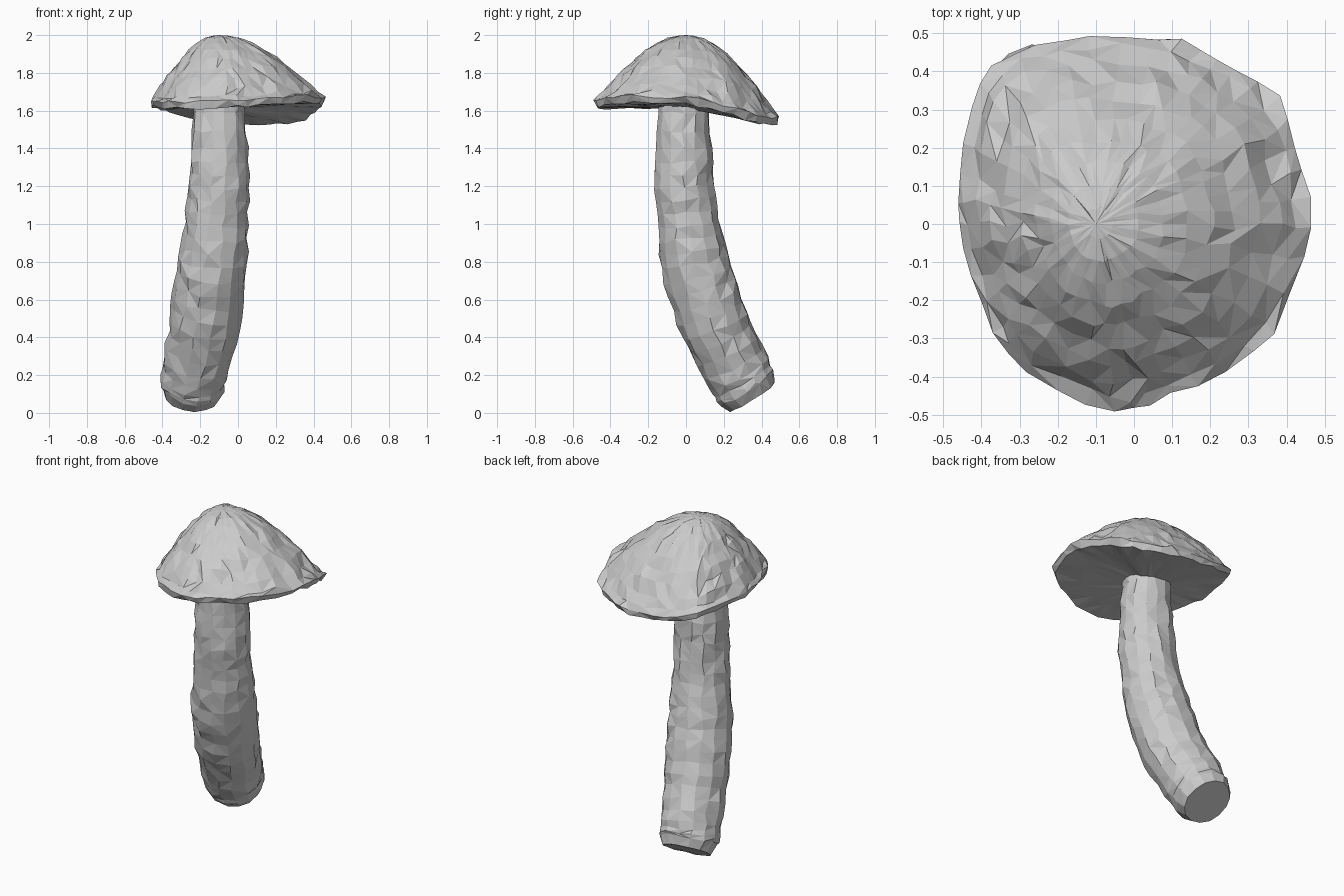
import bpy, bmesh, math, random
from mathutils import Vector

if "Cube" in bpy.data.objects:
    bpy.data.objects.remove(bpy.data.objects["Cube"])

random.seed(4)


def jitter(amount):
    return Vector([random.uniform(-amount, amount) for _ in range(3)])


def spline(pts, steps, closed=False):
    """Catmull-Rom samples through points of any dimension."""
    n, out = len(pts), []
    get = lambda i: pts[i % n] if closed else pts[max(0, min(n - 1, i))]
    for i in range(n if closed else n - 1):
        a, b, c, d = (get(i + k) for k in (-1, 0, 1, 2))
        for s in range(steps):
            t = s / steps
            out.append([0.5 * (2 * q + (r - p) * t + (2 * p - 5 * q + 4 * r - w) * t * t
                               + (3 * q - p - 3 * r + w) * t ** 3)
                        for p, q, r, w in zip(a, b, c, d)])
    if not closed:
        out.append(list(pts[-1]))
    return out


def loft(name, rings, start, end):
    """Skin closed rings; start / end are pole points, or None for a flat end."""
    bm = bmesh.new()
    loops = [[bm.verts.new(p) for p in ring] for ring in rings]
    n = len(loops[0])
    for a, b in zip(loops, loops[1:]):
        for i in range(n):
            j = (i + 1) % n
            if random.random() < 0.5:
                bm.faces.new((a[i], a[j], b[j]))
                bm.faces.new((a[i], b[j], b[i]))
            else:
                bm.faces.new((a[i], a[j], b[i]))
                bm.faces.new((a[j], b[j], b[i]))
    for loop, pole in ((loops[0], start), (loops[-1], end)):
        if pole is None:
            bm.faces.new(loop)
        else:
            v = bm.verts.new(pole)
            for i in range(n):
                bm.faces.new((loop[i], loop[(i + 1) % n], v))
    bmesh.ops.recalc_face_normals(bm, faces=bm.faces)
    mesh = bpy.data.meshes.new(name)
    bm.to_mesh(mesh)
    bm.free()
    obj = bpy.data.objects.new(name, mesh)
    bpy.context.collection.objects.link(obj)
    return obj


# Stem: bent path of (x, y, z, radius), cut square to its axis at the foot
path = [(-.10, -.01, 1.66, .13), (-.10, -.015, 1.4, .15), (-.103, -.008, 1.2, .16),
        (-.115, .015, 1.0, .166), (-.132, .045, .8, .181), (-.157, .103, .6, .187),
        (-.19, .18, .4, .181), (-.23, .277, .21, .174), (-.243, .318, .135, .167)]
samples = spline(path, 3) + [[-.25, .35, .085, .142]]
sides, stem_rings = 14, []
for k, (x, y, z, r) in enumerate(samples):
    p0 = Vector(samples[max(k - 1, 0)][:3])
    p1 = Vector(samples[min(k + 1, len(samples) - 1)][:3])
    axis = (p1 - p0).normalized()
    u = Vector((0, 1, 0)).cross(axis).normalized()
    v = axis.cross(u)
    noise = 0.003 if k == len(samples) - 1 else 0.009
    ring = []
    for i in range(sides):
        a = 2 * math.pi * i / sides
        p = Vector((x, y, z)) + (u * math.cos(a) + v * math.sin(a)) * r * 1.01 + jitter(noise)
        p.z = max(p.z, 0)
        ring.append(p)
    stem_rings.append(ring)
loft("stem", stem_rings, Vector((-.10, -.01, 1.68)), None)

# Cap: uneven rim outline, dome rising to an off-centre crown, flat underside
rim = [(-.46, .0, 1.645), (-.46, .13, 1.64), (-.42, .3, 1.63), (-.37, .42, 1.615),
       (-.25, .475, 1.575), (-.11, .49, 1.56), (.06, .49, 1.55), (.17, .46, 1.55),
       (.27, .41, 1.555), (.38, .33, 1.575), (.42, .2, 1.62), (.455, .065, 1.65),
       (.445, -.09, 1.66), (.37, -.28, 1.665), (.24, -.385, 1.66), (.1, -.45, 1.65),
       (0, -.485, 1.645), (-.12, -.47, 1.64), (-.28, -.39, 1.635), (-.37, -.28, 1.635),
       (-.42, -.14, 1.64)]
outline = [Vector(p) for p in spline(rim, 2, closed=True)]
crown = Vector((-.1, .0, 2.0))
dome = [(.08, .99), (.2, .955), (.32, .875), (.44, .77), (.55, .65), (.66, .51),
        (.76, .375), (.86, .225), (.94, .1)]
cap_rings = []
for t, h in dome:
    ring = []
    for p in outline:
        q = crown.lerp(p, t)
        q.z = p.z + (crown.z - p.z) * h
        ring.append(q + jitter(0.012 * min(1, t * 1.5)))
    cap_rings.append(ring)
# ragged lip
cap_rings.append([p + Vector((0, 0, .012)) + jitter(.009) for p in outline])
hub = Vector((-.1, -.01, 1.615))
cap_rings.append([p.lerp(hub, .03) - Vector((0, 0, .022)) + jitter(.009) for p in outline])
# underside
for t in (.3, .65):
    cap_rings.append([p.lerp(hub, t) - Vector((0, 0, .02 * (1 - t))) + jitter(.003)
                      for p in outline])
loft("cap", cap_rings, crown, hub)
